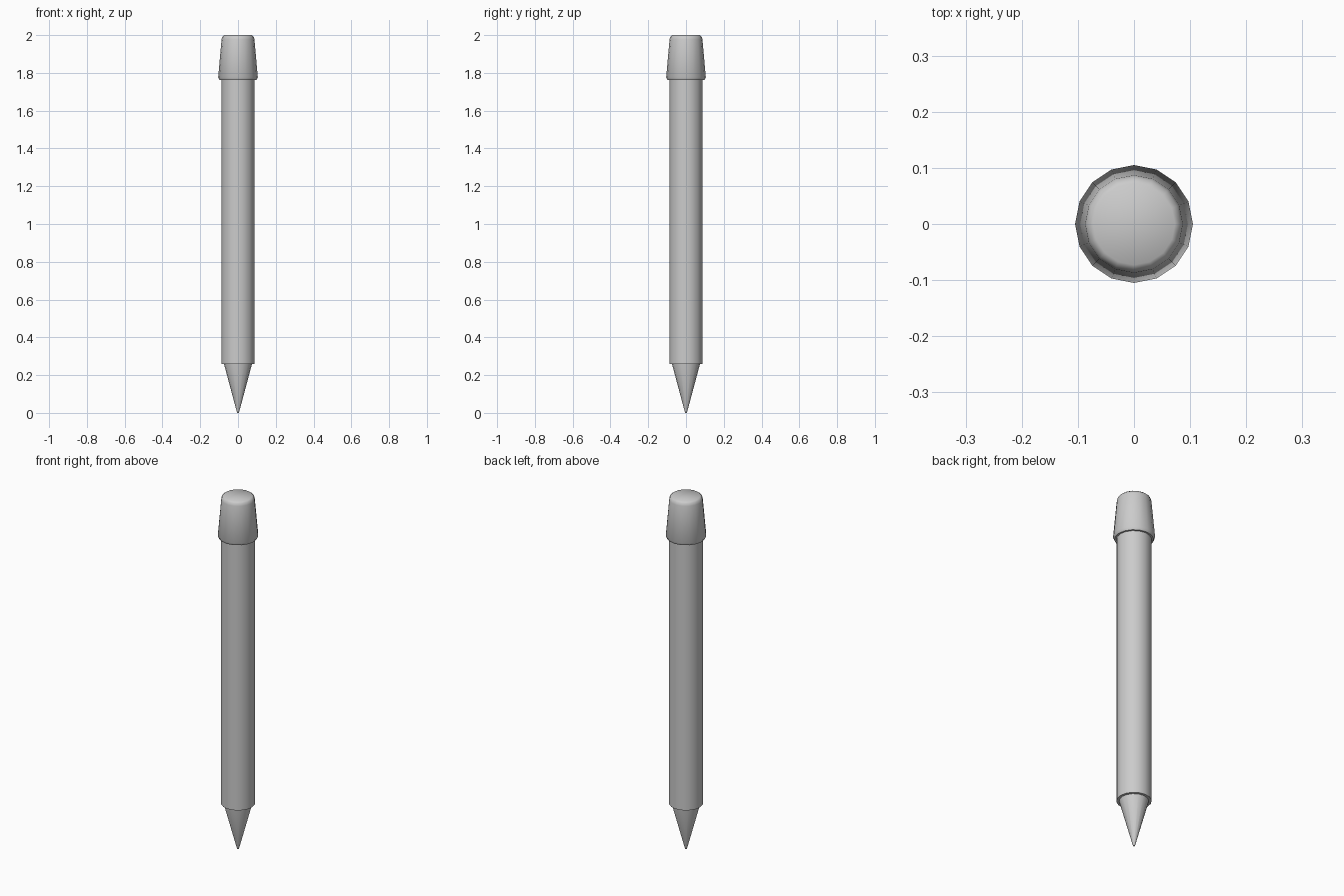
import bpy
import bmesh
from math import cos, sin, tau, radians

SIDES = 16

cube = bpy.data.objects.get("Cube")
if cube:
    bpy.data.objects.remove(cube, do_unlink=True)

grey = bpy.data.materials.new("plain grey")
grey.use_nodes = True
grey.diffuse_color = (0.6, 0.6, 0.6, 1)
grey.node_tree.nodes["Principled BSDF"].inputs["Base Color"].default_value = (0.6, 0.6, 0.6, 1)


def turned(name, profile):
    """Closed solid turned round z from (radius, height) pairs, bottom to top."""
    bm = bmesh.new()
    rings = [[bm.verts.new((r * cos(tau * i / SIDES), r * sin(tau * i / SIDES), z))
              for i in range(SIDES)] for r, z in profile]
    for low, high in zip(rings, rings[1:]):
        for i in range(SIDES):
            j = (i + 1) % SIDES
            bm.faces.new((low[i], low[j], high[j], high[i]))
    bm.faces.new(rings[0][::-1])
    bm.faces.new(rings[-1])
    mesh = bpy.data.meshes.new(name)
    bm.to_mesh(mesh)
    bm.free()
    mesh.materials.append(grey)
    obj = bpy.data.objects.new(name, mesh)
    bpy.context.collection.objects.link(obj)
    bpy.ops.object.select_all(action="DESELECT")
    obj.select_set(True)
    bpy.context.view_layer.objects.active = obj
    bpy.ops.object.shade_smooth_by_angle(angle=radians(40))
    return obj


# Pointed tip with a slightly blunted end
turned("tip", [(0.004, 0), (0.008, 0.012), (0.074, 0.258), (0.074, 0.27)])

# Long straight barrel
turned("barrel", [(0.088, 0.258), (0.088, 1.78)])

# Flared cap with a chamfered lower rim and rounded top edge
turned("cap", [(0.098, 1.762), (0.105, 1.776), (0.087, 1.978),
               (0.083, 1.992), (0.073, 2.0)])
